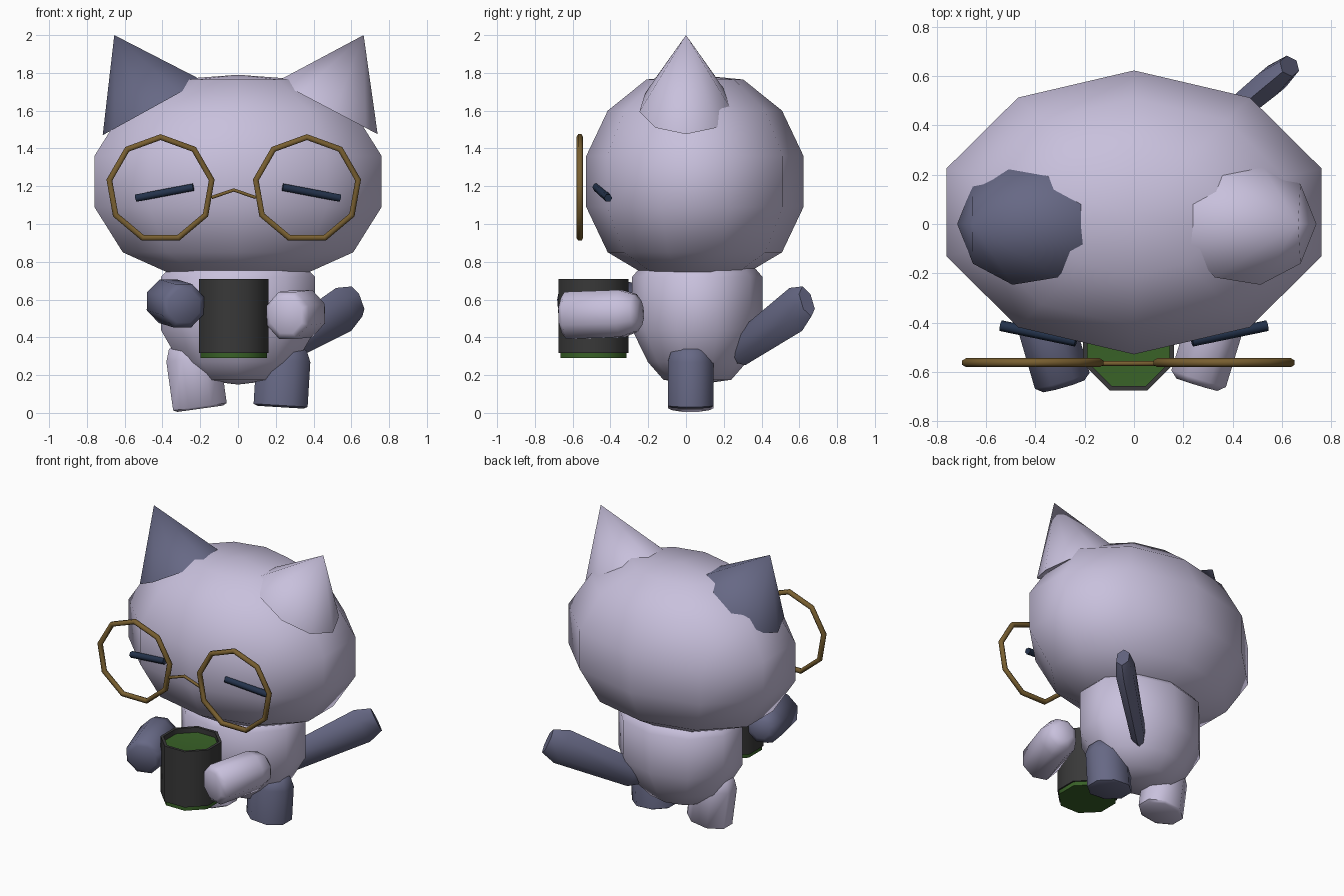
import bpy, bmesh, math
from mathutils import Vector

if "Cube" in bpy.data.objects:
    bpy.data.objects.remove(bpy.data.objects["Cube"])


def material(name, rgb):
    m = bpy.data.materials.new(name)
    m.diffuse_color = (*rgb, 1)
    m.use_nodes = True
    m.node_tree.nodes["Principled BSDF"].inputs["Base Color"].default_value = m.diffuse_color
    return m


LILAC = material("lilac_fur", (0.58, 0.53, 0.72))
SLATE = material("slate_fur", (0.135, 0.14, 0.235))
GOLD = material("dull_gold", (0.19, 0.115, 0.03))
NAVY = material("navy", (0.017, 0.032, 0.07))
GREY = material("dark_grey", (0.04, 0.04, 0.04))
GREEN = material("green", (0.04, 0.12, 0.02))


def finish(name, bm, mats, angle=60):
    bmesh.ops.recalc_face_normals(bm, faces=bm.faces)
    me = bpy.data.meshes.new(name)
    bm.to_mesh(me)
    bm.free()
    ob = bpy.data.objects.new(name, me)
    bpy.context.collection.objects.link(ob)
    for m in mats:
        me.materials.append(m)
    bpy.ops.object.select_all(action='DESELECT')
    ob.select_set(True)
    bpy.context.view_layer.objects.active = ob
    bpy.ops.object.shade_smooth_by_angle(angle=math.radians(angle))
    return ob


def lathe(name, mats, p0, p1, ra, rb, profile, n=8, turn=0.0, hint=(0, 1, 0), angle=60, bands=()):
    """Elliptical rings (t along p0-p1, radius scale); radius 0 makes a point."""
    p0, p1 = Vector(p0), Vector(p1)
    d = (p1 - p0).normalized()
    a = Vector(hint).cross(d).normalized()
    b = d.cross(a)
    bm = bmesh.new()
    rings = []
    for t, s in profile:
        c = p0.lerp(p1, t)
        if s == 0:
            rings.append([bm.verts.new(c)])
            continue
        rings.append([bm.verts.new(c + a * (ra * s * math.cos(w)) + b * (rb * s * math.sin(w)))
                      for w in (turn + math.tau * i / n for i in range(n))])
    for k in range(len(rings) - 1):
        lo, hi = rings[k], rings[k + 1]
        for i in range(n):
            j = (i + 1) % n
            if len(lo) == 1:
                f = bm.faces.new((lo[0], hi[j], hi[i]))
            elif len(hi) == 1:
                f = bm.faces.new((lo[i], lo[j], hi[0]))
            else:
                f = bm.faces.new((lo[i], lo[j], hi[j], hi[i]))
            f.material_index = 1 if k in bands else 0
    for r in (rings[0], rings[-1]):
        if len(r) > 1:
            bm.faces.new(r)
    return finish(name, bm, mats, angle)


Z0 = (0, 0.047, 0)
Z1 = (0, 0.047, 1)

# Head: wide ten-sided ball, slightly flattened at the poles
lathe("head", [LILAC], Z0, Z1, 0.82, 0.59,
      [(0.70, 0), (0.728, 0.434), (0.85, 0.782), (1.09, 0.975), (1.36, 0.975),
       (1.60, 0.782), (1.765, 0.434), (1.79, 0)], n=10, turn=math.pi / 10)

# Body: rounded barrel under the head
lathe("body", [LILAC], (0, 0.06, 0), (0, 0.06, 1), 0.43, 0.345,
      [(0.15, 0), (0.175, 0.52), (0.27, 0.76), (0.44, 1), (0.72, 1), (0.76, 0.9), (0.9, 0.5), (0.92, 0)],
      n=10, turn=math.pi / 10)

# Ears: leaning cones, one of each fur colour
for name, s, dx, mat in (("left_ear", -1, 0.0, SLATE), ("right_ear", 1, 0.02, LILAC)):
    lathe(name, [mat], (s * 0.445 + dx, 0, 1.62), (s * 0.655 + dx / 2, 0, 2.0), 0.31, 0.25,
          [(0, 1), (1, 0)], n=9, turn=0 if s > 0 else math.pi)

# Limbs: stubby shafts with a rounded end and a bevelled end
LIMB = [(0, 0.75), (0.06, 1), (0.75, 1), (0.93, 0.8), (1, 0.5)]
LEG = [(0, 0.85), (0.03, 1), (0.75, 1), (0.92, 0.85), (1, 0.6)]
OCT = math.pi / 8
lathe("left_leg", [LILAC], (-0.20, 0.025, 0.022), (-0.25, 0.025, 0.38), 0.155, 0.13, LEG, turn=OCT)
lathe("right_leg", [SLATE], (0.225, 0.025, 0.03), (0.245, 0.025, 0.36), 0.155, 0.13, LEG, turn=OCT)
lathe("left_arm", [SLATE], (-0.285, -0.655, 0.565), (-0.40, -0.26, 0.60), 0.125, 0.125, LIMB,
      turn=OCT, hint=(0, 0, 1))
lathe("right_arm", [LILAC], (0.255, -0.65, 0.515), (0.38, -0.24, 0.53), 0.125, 0.135, LIMB,
      turn=OCT, hint=(0, 0, 1))

# Tail: flattened shaft reaching out and up behind one hip
lathe("tail", [SLATE], (0.16, 0.25, 0.31), (0.63, 0.64, 0.59), 0.065, 0.125,
      [(0, 0.4), (0.1, 0.75), (0.85, 1), (1, 0.7)], hint=(0, 0, 1), n=6, turn=math.pi / 6)

# Mug: dark wall with a recessed green drink and a green foot
lathe("mug", [GREY, GREEN], (-0.022, -0.49, 0), (-0.022, -0.49, 1), 0.2, 0.2,
      [(0.29, 0), (0.29, 0.95), (0.318, 0.95), (0.318, 1), (0.71, 1), (0.71, 0.9), (0.675, 0.9), (0.66, 0)],
      turn=OCT, angle=50, bands=(0, 1, 6))


def rod(name, mat, pts, r, cyclic=False):
    """Round wire through straight-cornered points."""
    cu = bpy.data.curves.new(name, 'CURVE')
    cu.dimensions = '3D'
    cu.bevel_depth, cu.bevel_resolution, cu.use_fill_caps = r, 1, True
    sp = cu.splines.new('POLY')
    sp.points.add(len(pts) - 1)
    for p, q in zip(sp.points, pts):
        p.co = (*q, 1)
    sp.use_cyclic_u = cyclic
    cu.materials.append(mat)
    ob = bpy.data.objects.new(name, cu)
    bpy.context.collection.objects.link(ob)


# Glasses: two nine-sided rims and a bent bridge
for name, cx in (("left_rim", -0.41), ("right_rim", 0.365)):
    rod(name, GOLD, [(cx + 0.275 * math.sin(math.tau * i / 9), -0.562,
                      1.185 + 0.275 * math.cos(math.tau * i / 9)) for i in range(9)], 0.018, True)
rod("bridge", GOLD, [(-0.14, -0.565, 1.14), (-0.023, -0.565, 1.18), (0.095, -0.565, 1.14)], 0.01)

# Closed eyes: slanted bars on the face
for name, s in (("left_eye", -1), ("right_eye", 1)):
    rod(name, NAVY, [(s * 0.235, -0.475, 1.195), (s * 0.54, -0.412, 1.137)], 0.022)
